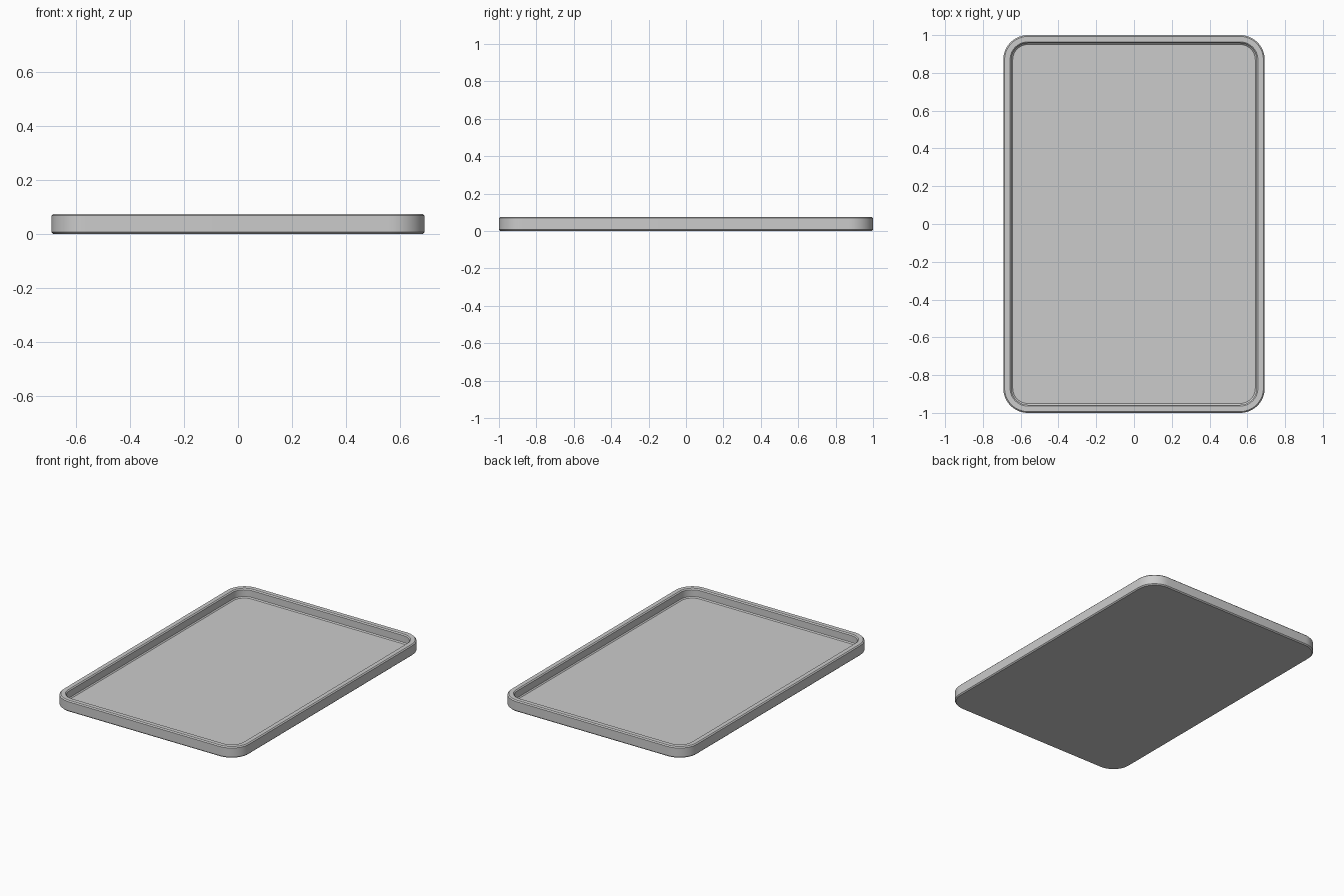
import bpy, bmesh, math

if "Cube" in bpy.data.objects:
    bpy.data.objects.remove(bpy.data.objects["Cube"])

HALF_X, HALF_Y, RADIUS, STEPS = 0.692, 1.0, 0.13, 12


def rounded_ring(bm, inset, z):
    """Rounded-rectangle loop, inset from the outer outline."""
    verts = []
    r = RADIUS - inset
    centres = [(1, 1), (-1, 1), (-1, -1), (1, -1)]
    for i, (sx, sy) in enumerate(centres):
        for k in range(STEPS + 1):
            a = math.pi / 2 * (i + k / STEPS)
            verts.append(bm.verts.new((sx * (HALF_X - RADIUS) + r * math.cos(a),
                                       sy * (HALF_Y - RADIUS) + r * math.sin(a), z)))
    return verts


# Chamfered cross-section from the underside, over the rim, to the recessed floor
profile = [(0.007, 0), (0, 0.007), (0, 0.068), (0.007, 0.075),
           (0.036, 0.075), (0.043, 0.068), (0.043, 0.022), (0.050, 0.015)]

bm = bmesh.new()
rings = [rounded_ring(bm, inset, z) for inset, z in profile]
for lower, upper in zip(rings, rings[1:]):
    n = len(lower)
    for i in range(n):
        j = (i + 1) % n
        bm.faces.new((lower[i], lower[j], upper[j], upper[i]))
bm.faces.new(rings[0][::-1])   # underside
bm.faces.new(rings[-1])        # tray floor

mesh = bpy.data.meshes.new("tray")
bm.to_mesh(mesh)
bm.free()
tray = bpy.data.objects.new("tray", mesh)
bpy.context.collection.objects.link(tray)

bpy.context.view_layer.objects.active = tray
tray.select_set(True)
bpy.ops.object.shade_smooth_by_angle(angle=math.radians(30))
